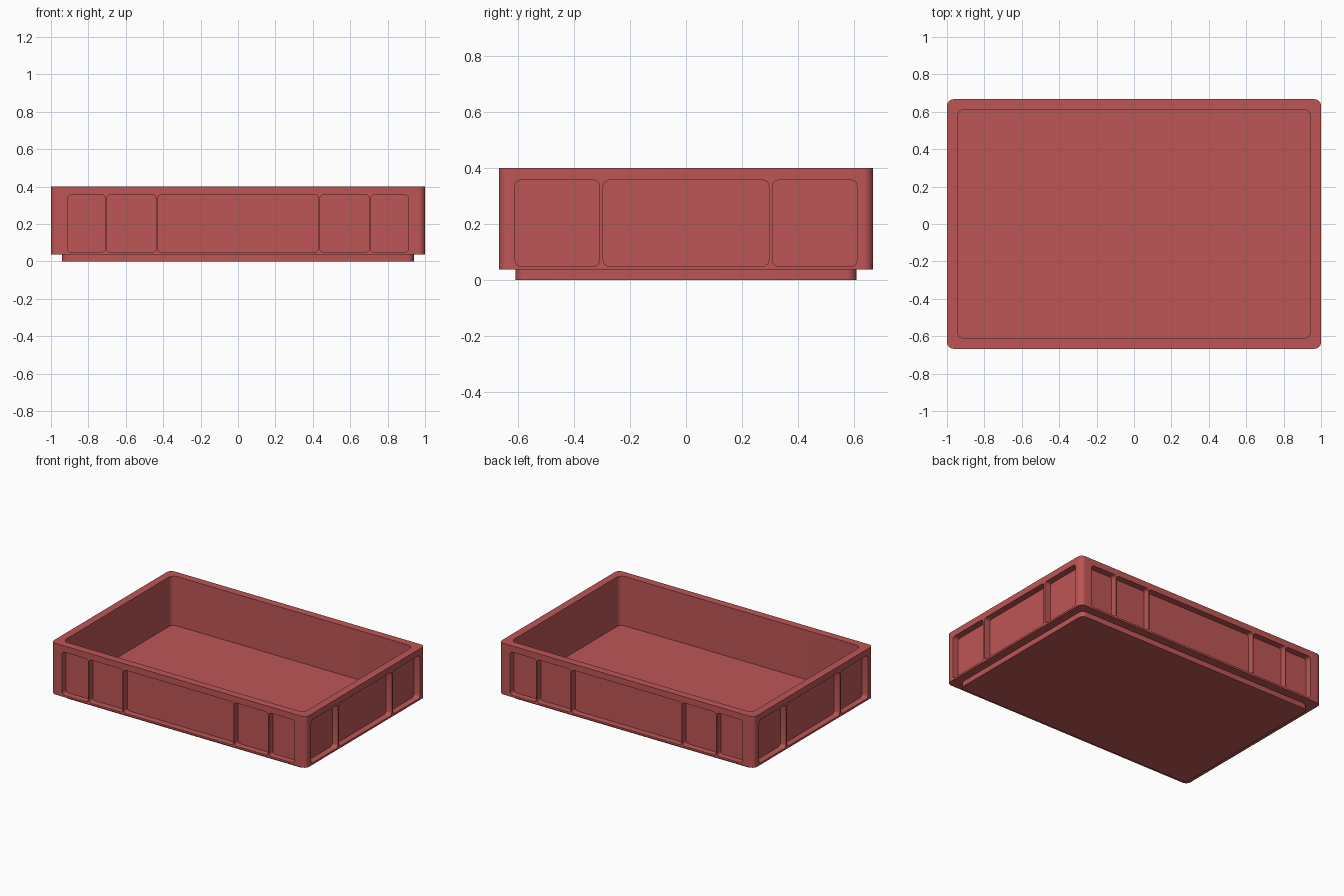
import bpy
import bmesh
import math

if "Cube" in bpy.data.objects:
    bpy.data.objects.remove(bpy.data.objects["Cube"], do_unlink=True)

# Single red plastic
red = bpy.data.materials.new("red_plastic")
red.use_nodes = True
colour = (0.515, 0.092, 0.092, 1.0)
red.diffuse_color = colour
red.node_tree.nodes["Principled BSDF"].inputs["Base Color"].default_value = colour


def rounded_rect(hx, hy, r, steps=6):
    """Outline of a rectangle with rounded corners, counter-clockwise."""
    points = []
    for i, (sx, sy) in enumerate([(1, 1), (-1, 1), (-1, -1), (1, -1)]):
        for k in range(steps + 1):
            a = math.pi / 2 * (i + k / steps)
            points.append((sx * (hx - r) + r * math.cos(a),
                           sy * (hy - r) + r * math.sin(a)))
    return points


def loft(bm, rings):
    """Skin matching rings of 3D points and cap both ends."""
    loops = [[bm.verts.new(p) for p in ring] for ring in rings]
    n = len(loops[0])
    for a, b in zip(loops, loops[1:]):
        for i in range(n):
            j = (i + 1) % n
            bm.faces.new((a[i], a[j], b[j], b[i]))
    bm.faces.new(loops[0][::-1])
    bm.faces.new(loops[-1])


def make_object(name, bm):
    bmesh.ops.recalc_face_normals(bm, faces=bm.faces)
    mesh = bpy.data.meshes.new(name)
    bm.to_mesh(mesh)
    bm.free()
    mesh.materials.append(red)
    obj = bpy.data.objects.new(name, mesh)
    bpy.context.collection.objects.link(obj)
    return obj


HX, HY, TOP = 1.0, 0.667, 0.4
DEPTH = 0.045
Z0, Z1 = 0.05, 0.356

# Crate shell: stacking foot, step, outer wall, rim, inner wall, floor
profile = [  # inset, corner radius, height
    (0.06, 0.035, 0.0), (0.06, 0.035, 0.037), (0.0, 0.035, 0.037),
    (0.0, 0.035, TOP), (0.055, 0.04, TOP), (0.055, 0.04, 0.05),
]
bm = bmesh.new()
loft(bm, [[(x, y, z) for x, y in rounded_rect(HX - i, HY - i, r)]
          for i, r, z in profile])
crate = make_object("crate", bm)


# Recessed panels in the four walls, leaving thin ribs between them
def panel(bm, a, b, wall, side, along_x):
    outline = rounded_rect((b - a) / 2, (Z1 - Z0) / 2, 0.02, 4)
    rings = []
    for d in (side * (wall - DEPTH), side * (wall + 0.05)):
        ring = [((a + b) / 2 + u, d, (Z0 + Z1) / 2 + v) for u, v in outline]
        rings.append(ring if along_x else [(y, x, z) for x, y, z in ring])
    loft(bm, rings)


long_panels = [(-0.912, -0.709), (-0.703, -0.437), (-0.431, 0.431),
               (0.437, 0.703), (0.709, 0.912)]
short_panels = [(-0.609, -0.308), (-0.295, 0.295), (0.308, 0.609)]
bm = bmesh.new()
for side in (-1, 1):
    for a, b in long_panels:
        panel(bm, a, b, HY, side, True)
    for a, b in short_panels:
        panel(bm, a, b, HX, side, False)
cutter = make_object("panel_cutter", bm)
cutter.hide_render = True

cut = crate.modifiers.new("panels", "BOOLEAN")
cut.operation = "DIFFERENCE"
cut.solver = "EXACT"
cut.object = cutter

bpy.ops.object.select_all(action="DESELECT")
crate.select_set(True)
bpy.context.view_layer.objects.active = crate
bpy.ops.object.modifier_apply(modifier=cut.name)
bpy.data.objects.remove(cutter, do_unlink=True)

# Smooth rounded corners, sharp edges elsewhere
bpy.ops.object.shade_smooth_by_angle(angle=math.radians(30))
